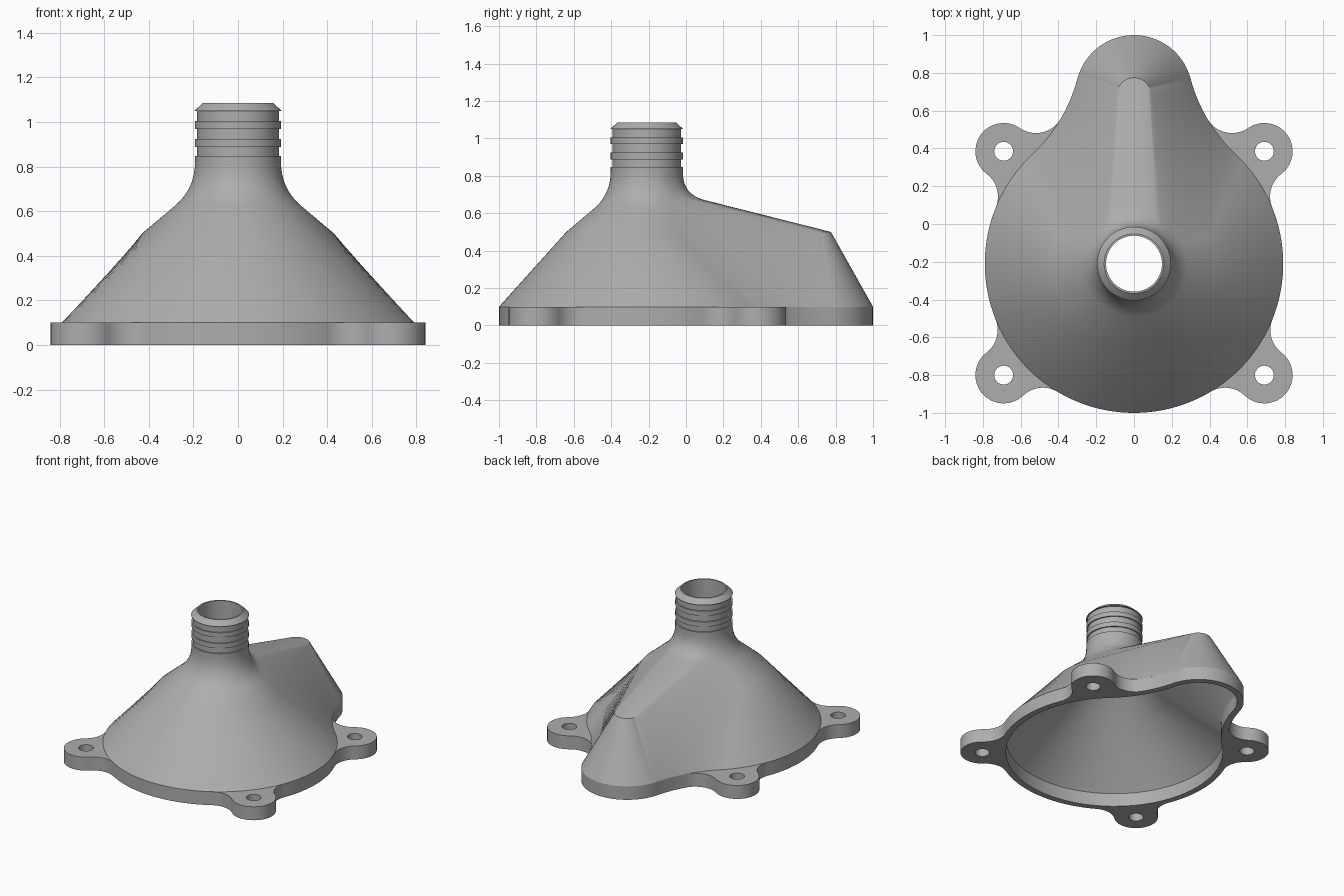
import bpy, bmesh, math
from mathutils import Vector

cube = bpy.data.objects.get("Cube")
if cube:
    bpy.data.objects.remove(cube, do_unlink=True)

grey = bpy.data.materials.new("plain grey")
grey.use_nodes = True
colour = (0.42, 0.42, 0.42, 1)
grey.diffuse_color = colour
grey.node_tree.nodes["Principled BSDF"].inputs["Base Color"].default_value = colour

CENTRE = Vector((0, -0.21))
COUNTS = (32, 16, 16)      # steps along main arc, blend, lobe
WALL = 0.045
BASE_Z = 0.1


def meet(p, rp, q, rq, side):
    """Point at distance rp from p and rq from q, right of p->q for side 1."""
    d = (q - p).length
    u = (q - p) / d
    a = (rp * rp - rq * rq + d * d) / (2 * d)
    h = math.sqrt(rp * rp - a * a)
    return p + u * a + Vector((u.y, -u.x)) * h * side


def touch(a, b):
    """Tangent point of two circles (centre, radius, convex)."""
    if a[2] == b[2] and a[1] < b[1]:
        a, b = b, a
    return a[0] + (b[0] - a[0]).normalized() * a[1]


def arc(c, r, a0, a1, n):
    return [c + Vector((math.cos(a0 + (a1 - a0) * i / n),
                        math.sin(a0 + (a1 - a0) * i / n))) * r for i in range(n)]


def chain(circles, counts):
    """Right half of an outline made of tangent arcs, front to back."""
    first, last = circles[0], circles[-1]
    stops = [first[0] - Vector((0, first[1]))]
    stops += [touch(a, b) for a, b in zip(circles, circles[1:])]
    stops.append(last[0] + Vector((0, last[1])))
    pts = []
    for (c, r, convex), s, e, n in zip(circles, stops, stops[1:], counts):
        a0 = math.atan2(s.y - c.y, s.x - c.x)
        a1 = math.atan2(e.y - c.y, e.x - c.x)
        turn = (a1 - a0) % math.tau if convex else -((a0 - a1) % math.tau)
        pts += arc(c, r, a0, a0 + turn, n)
    return pts + [stops[-1]]


def mirrored(half):
    return half + [Vector((-p.x, p.y)) for p in reversed(half[1:-1])]


def at(points, z):
    return [Vector((p.x, p.y, z)) for p in points]


# Outline circles: main round, rear lobe and the concave blend between them
LOBE = Vector((0, 0.69))
BLEND_R = 0.86
blend = meet(CENTRE, 0.79 + BLEND_R, LOBE, 0.31 + BLEND_R, 1)


def base_circles(inset):
    return [(CENTRE, 0.79 - inset, True), (blend, BLEND_R + inset, False),
            (LOBE, 0.31 - inset, True)]


def base_outline(inset):
    return mirrored(chain(base_circles(inset), COUNTS))


def shoulder_outline(big, small):
    tip = Vector((0, 0.685))
    phi = math.asin((big - small) / (tip - CENTRE).length)
    front = arc(CENTRE, big, -math.pi / 2, phi, COUNTS[0])
    n = Vector((math.cos(phi), math.sin(phi)))
    start, end = CENTRE + n * big, tip + n * small
    line = [start.lerp(end, i / COUNTS[1]) for i in range(COUNTS[1])]
    back = arc(tip, small, phi, math.pi / 2, COUNTS[2])
    return mirrored(front + line + back + [tip + Vector((0, small))])


def neck_outline(r):
    stops = [math.radians(a) for a in (-90, 22, 45, 90)]
    half = []
    for a0, a1, n in zip(stops, stops[1:], COUNTS):
        half += arc(CENTRE, r, a0, a1, n)
    return mirrored(half + [CENTRE + Vector((0, r))])


def hood_rings(inset, big, small, shoulder_z, neck_r, corner_z, reach):
    """Rings from the base up over the shoulder and through the neck fillet."""
    shoulder = at(shoulder_outline(big, small), shoulder_z)
    corner = at(neck_outline(neck_r), corner_z)
    rings = [at(base_outline(inset), BASE_Z), shoulder]
    for i in range(11):
        t = i / 10
        ring = []
        for s, c in zip(shoulder, corner):
            low = c + (s - c).normalized() * reach
            high = c + Vector((0, 0, reach))
            ring.append(low * (1 - t) ** 2 + c * 2 * t * (1 - t) + high * t * t)
        rings.append(ring)
    return rings


# Hood with grooved neck, outside then inside
WIDE, NARROW = 0.193, 0.184
rings = hood_rings(0, 0.43, 0.09, 0.5, WIDE, 0.70, 0.12)
neck = [(WIDE, 0.848)]
for z0, z1, z2 in ((0.848, 0.888, 0.924), (0.924, 0.969, 1.004)):
    neck += [(NARROW, z0), (NARROW, z1), (WIDE, z1), (WIDE, z2)]
neck += [(NARROW, 1.004), (NARROW, 1.05), (0.195, 1.05), (0.158, 1.085), (0.148, 1.085)]
rings += [at(neck_outline(r), z) for r, z in neck]
rings += reversed(hood_rings(WALL, 0.38, 0.05, 0.48, 0.148, 0.66, 0.1))

bm = bmesh.new()
loops = [[bm.verts.new(p) for p in ring] for ring in rings]
for low, high in zip(loops, loops[1:]):
    for i in range(len(low)):
        j = (i + 1) % len(low)
        bm.faces.new((low[i], low[j], high[j], high[i]))
mesh = bpy.data.meshes.new("hood")
bm.to_mesh(mesh)
bm.free()
hood = bpy.data.objects.new("hood", mesh)
bpy.context.collection.objects.link(hood)

# Flange with four rounded, drilled ears
EAR_R, FILLET, HOLE_R = 0.15, 0.15, 0.05
ears = [Vector((0.69, -0.8)), Vector((0.69, 0.385))]
main, blend_c, lobe_c = base_circles(0)


def fillet(ear, side):
    return (meet(CENTRE, main[1] + FILLET, ear, EAR_R + FILLET, side), FILLET, False)


rear_fillet = (meet(blend, BLEND_R - FILLET, ears[1], EAR_R + FILLET, 1), FILLET, False)
circles = [main, fillet(ears[0], 1), (ears[0], EAR_R, True), fillet(ears[0], -1),
           main, fillet(ears[1], 1), (ears[1], EAR_R, True), rear_fillet,
           blend_c, lobe_c]
outlines = [mirrored(chain(circles, [16] * len(circles))), base_outline(WALL)]
for ear in ears:
    for side in (1, -1):
        outlines.append(arc(Vector((ear.x * side, ear.y)), HOLE_R, 0, math.tau, 32))

curve = bpy.data.curves.new("flange", 'CURVE')
curve.dimensions = '2D'
curve.fill_mode = 'BOTH'
curve.extrude = BASE_Z / 2
for pts in outlines:
    spline = curve.splines.new('POLY')
    spline.points.add(len(pts) - 1)
    for point, p in zip(spline.points, pts):
        point.co = (p.x, p.y, 0, 1)
    spline.use_cyclic_u = True
flange = bpy.data.objects.new("flange", curve)
flange.location.z = BASE_Z / 2
bpy.context.collection.objects.link(flange)
bpy.ops.object.select_all(action='DESELECT')
flange.select_set(True)
bpy.context.view_layer.objects.active = flange
bpy.ops.object.convert(target='MESH')
flange = bpy.context.view_layer.objects.active
bm = bmesh.new()
bm.from_mesh(flange.data)
bmesh.ops.remove_doubles(bm, verts=bm.verts, dist=0.0001)
bmesh.ops.recalc_face_normals(bm, faces=bm.faces)
bm.to_mesh(flange.data)
bm.free()

# Material and shading
for obj in (hood, flange):
    obj.data.materials.clear()
    obj.data.materials.append(grey)
    bpy.ops.object.select_all(action='DESELECT')
    obj.select_set(True)
    bpy.context.view_layer.objects.active = obj
    bpy.ops.object.shade_smooth_by_angle(angle=math.radians(30))
